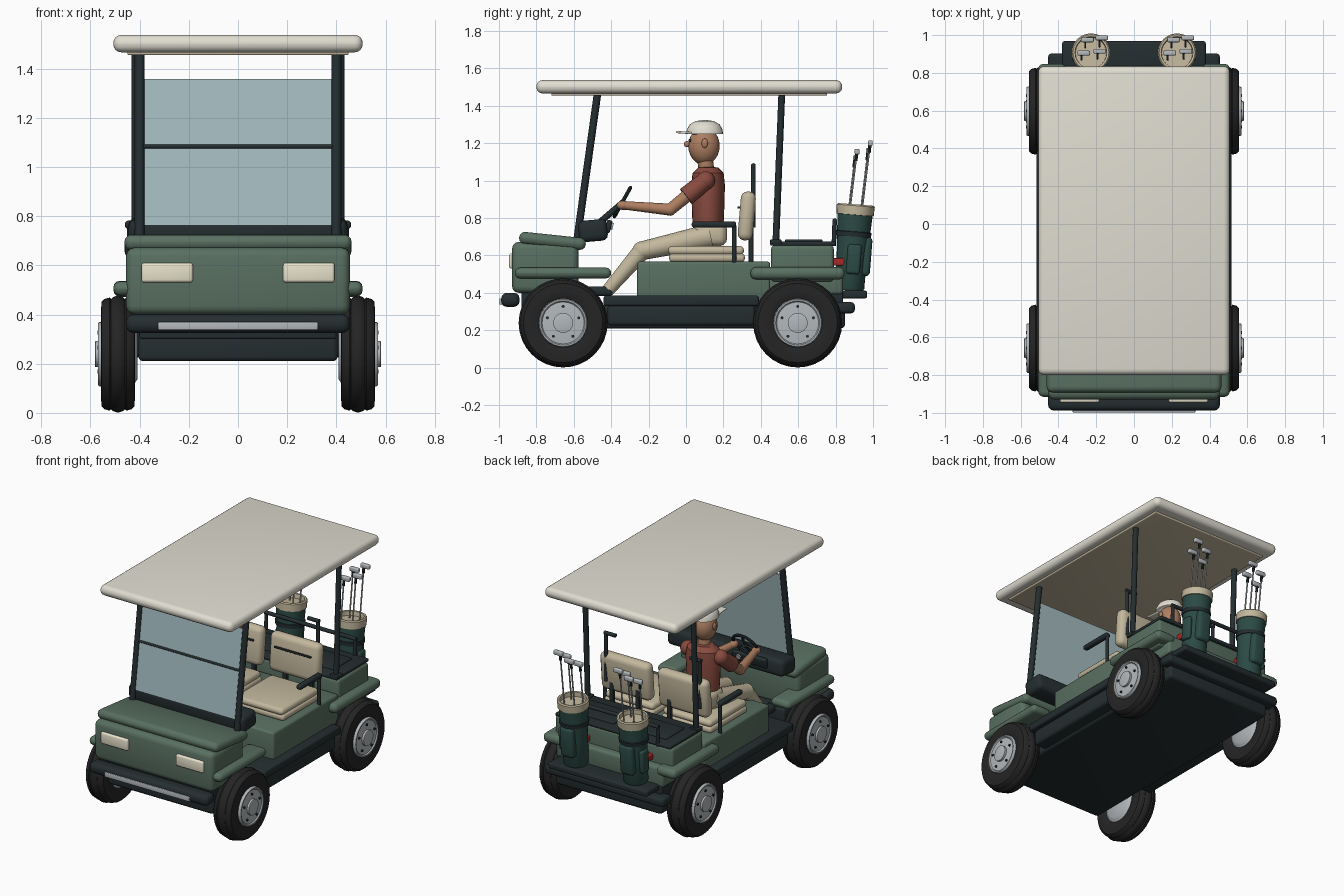
import bpy, bmesh
from math import pi, sin, cos, radians
from mathutils import Matrix, Vector

if "Cube" in bpy.data.objects:
    bpy.data.objects.remove(bpy.data.objects["Cube"])

def material(name, r, g, b):
    m = bpy.data.materials.new(name)
    m.diffuse_color = (r, g, b, 1)
    m.use_nodes = True
    m.node_tree.nodes["Principled BSDF"].inputs["Base Color"].default_value = m.diffuse_color
    return m

GREEN = material("body_green", .10, .16, .12)
DARK = material("dark_trim", .018, .027, .03)
RUBBER = material("rubber", .018, .018, .018)
SILVER = material("silver", .45, .48, .5)
CREAM = material("roof_cream", .75, .73, .64)
SEAT = material("seat_tan", .55, .48, .34)
GLASS = material("windshield", .37, .50, .53)
LAMP = material("lamp", .8, .76, .6)
RED = material("tail_red", .4, .02, .02)
SHIRT = material("shirt", .25, .07, .05)
SKIN = material("skin", .42, .21, .12)
BAG = material("bag_green", .025, .07, .06)

def finish(name, bm, mat, mtx=Matrix()):
    bmesh.ops.recalc_face_normals(bm, faces=bm.faces[:])
    me = bpy.data.meshes.new(name)
    bm.to_mesh(me)
    bm.free()
    me.materials.append(mat)
    ob = bpy.data.objects.new(name, me)
    ob.matrix_world = mtx
    bpy.context.collection.objects.link(ob)
    return ob

def box(name, xs, ys, zs, mat, bevel=.01, rx=0, seg=3):
    bm = bmesh.new()
    bmesh.ops.create_cube(bm, size=1)
    size = [abs(a[1] - a[0]) for a in (xs, ys, zs)]
    bmesh.ops.scale(bm, vec=size, verts=bm.verts[:])
    if bevel:
        bmesh.ops.bevel(bm, geom=bm.edges[:], offset=min(bevel, min(size) * .49),
                        segments=seg, profile=.5, affect='EDGES')
    mid = [sum(a) / 2 for a in (xs, ys, zs)]
    return finish(name, bm, mat, Matrix.Translation(mid) @ Matrix.Rotation(radians(rx), 4, 'X'))

def lathe(name, profile, mat, mtx, seg=32):
    """Revolve (radius, height) points round z."""
    bm = bmesh.new()
    vs = [bm.verts.new((r, 0, h)) for r, h in profile]
    es = [bm.edges.new(p) for p in zip(vs, vs[1:])]
    bmesh.ops.spin(bm, geom=vs + es, cent=(0, 0, 0), axis=(0, 0, 1), angle=2 * pi,
                   steps=seg, use_merge=True)
    bmesh.ops.remove_doubles(bm, verts=bm.verts[:], dist=1e-5)
    return finish(name, bm, mat, mtx)

def rod(name, p, q, r, mat, r2=None, seg=16):
    p, q = Vector(p), Vector(q)
    bm = bmesh.new()
    bmesh.ops.create_cone(bm, cap_ends=True, segments=seg, radius1=r,
                          radius2=r if r2 is None else r2, depth=(q - p).length)
    rot = (q - p).to_track_quat('Z', 'Y').to_matrix().to_4x4()
    return finish(name, bm, mat, Matrix.Translation((p + q) / 2) @ rot)

def ball(name, c, r, mat):
    bm = bmesh.new()
    bmesh.ops.create_uvsphere(bm, u_segments=20, v_segments=12, radius=1)
    bmesh.ops.scale(bm, vec=r, verts=bm.verts[:])
    return finish(name, bm, mat, Matrix.Translation(c))

T, R = Matrix.Translation, Matrix.Rotation

# Roof
box("roof", (-.507, .507), (-.8, .835), (1.466, 1.537), CREAM, .033, seg=4)
box("roof_liner", (-.45, .45), (-.72, .755), (1.455, 1.475), SEAT, .005)

# Chassis, floor, bumpers, bag platform
box("chassis", (-.405, .405), (-.85, .85), (.21, .335), DARK, .02)
for s in (1, -1):
    box("sill", (s * .36, s * .49), (-.42, .37), (.225, .335), DARK, .02)
box("floor", (-.515, .515), (-.44, .39), (.33, .385), DARK, .012)
box("rear_frame", (-.40, .40), (.35, .84), (.32, .42), DARK, .01)
box("front_bumper", (-.455, .455), (-.988, -.89), (.325, .4), DARK, .03)
box("bumper_strip", (-.325, .325), (-.998, -.975), (.337, .37), SILVER, .005)
box("rear_bumper", (-.455, .455), (.8, .903), (.29, .35), DARK, .02)
box("bag_platform", (-.38, .38), (.78, .968), (.37, .412), DARK, .012)

# Front body
box("nose", (-.455, .455), (-.93, -.575), (.40, .672), GREEN, .035)
box("hood", (-.462, .462), (-.893, -.535), (.645, .71), GREEN, .03, rx=-6)
box("front_base", (-.40, .40), (-.88, -.5), (.3, .42), DARK, .01)
box("dashboard", (-.445, .445), (-.575, -.42), (.675, .79), DARK, .03, rx=5)
box("instrument_panel", (-.33, -.07), (-.43, -.40), (.72, .79), DARK, .01, rx=-15)

# Middle and rear body
box("seat_base", (-.455, .455), (-.262, .45), (.35, .567), GREEN, .015)
box("rear_body", (-.45, .45), (.455, .79), (.46, .655), GREEN, .02)
box("rear_lower", (-.41, .41), (.36, .84), (.39, .53), GREEN, .02)
box("rear_deck", (-.44, .44), (.45, .8), (.653, .675), DARK, .006)
for x in (-.2, .2):
    box("deck_pad", (x - .16, x + .16), (.53, .73), (.67, .685), DARK, .006)

# Windshield and its cross bar follow the front posts
def on_post(z):
    return -.58 + (z - .695) * .105 / .76
tilt = -7.9
box("windshield", (-.385, .385), (on_post(1.06) - .005, on_post(1.06) + .005), (.76, 1.36), GLASS, 0, rx=tilt)
rod("windshield_bar", (-.385, on_post(1.083) - .004, 1.083), (.385, on_post(1.083) - .004, 1.083), .008, DARK)

# Wheel cross-sections
TIRE = [(.125, -.06), (.135, -.067), (.175, -.069), (.212, -.067), (.224, -.055), (.230, -.034),
        (.224, -.028), (.232, -.02), (.238, 0)]
TIRE += [(r, -h) for r, h in reversed(TIRE[:-1])]
RIM = [(0, -.08), (.10, -.08), (.115, -.07), (.131, -.06), (.131, .074), (.126, .082),
       (.118, .082), (.112, .074), (.06, .078), (.053, .078), (.053, .092), (.046, .094), (0, .094)]

for s in (1, -1):
    # Wheels with lug bolts
    for y in (-.657, .597):
        m = T((s * .488, y, .239)) @ R(s * pi / 2, 4, 'Y')
        lathe("tire", TIRE, RUBBER, m)
        lathe("rim", RIM, SILVER, m)
        for k in range(5):
            a = 2 * pi * k / 5 + pi / 2
            py, pz = y + .088 * cos(a), .239 + .088 * sin(a)
            rod("lug_bolt", (s * .56, py, pz), (s * .572, py, pz), .008, DARK, seg=8)
    # Fenders, lamps
    box("front_fender", (s * .36, s * .507), (-.915, -.40), (.477, .535), GREEN, .028)
    box("rear_fender", (s * .36, s * .507), (.345, .848), (.472, .537), GREEN, .028)
    box("headlight", (s * .183, s * .393), (-.946, -.91), (.53, .61), LAMP, .012)
    box("tail_light", (s * .18, s * .30), (.78, .85), (.545, .585), RED, .008)
    # Roof posts
    rod("front_post", (s * .40, -.583, .68), (s * .40, -.473, 1.465), .02, DARK)
    rod("rear_post", (s * .415, .48, .66), (s * .415, .512, 1.465), .018, DARK)
    box("post_foot", (s * .385, s * .445), (.45, .51), (.66, .685), DARK, .005)
    # Seats
    x = s * .22
    box("seat_cushion_base", (x - .19, x + .19), (-.09, .315), (.565, .61), SEAT, .018)
    box("seat_cushion", (x - .185, x + .185), (-.095, .31), (.602, .65), SEAT, .022)
    box("seat_back", (x - .19, x + .19), (.285, .365), (.68, .942), SEAT, .035, rx=-5)
    box("seat_seam", (x - .14, x + .14), (.276, .29), (.85, .862), DARK, .003, rx=-5)
    for dx in (-.1, .1):
        box("seat_bracket", (x + dx - .015, x + dx + .015), (.335, .36), (.56, .75), DARK, .004)
    # Grab handle and armrest
    rod("handle_upright", (s * .36, .36, .75), (s * .36, .36, 1.085), .012, DARK)
    rod("handle_hook", (s * .37, .36, 1.08), (s * .285, .36, 1.08), .013, DARK)
    rod("armrest_support", (s * .44, .257, .55), (s * .44, .257, .76), .012, DARK)
    box("armrest", (s * .42, s * .46), (.03, .268), (.748, .782), DARK, .014)
    # Bag rack upright
    rod("rack_upright", (s * .34, .79, .65), (s * .34, .795, .79), .012, DARK)
    # Golf bag
    m = T((s * .228, .872, .412)) @ R(radians(-4.5), 4, 'X')
    lathe("bag_body", [(0, 0), (.072, 0), (.08, .015), (.082, .2), (.094, .4), (.094, .42), (0, .42)], BAG, m, 24)
    lathe("bag_collar", [(.085, .405), (.1, .407), (.102, .455), (.095, .462), (.084, .46), (.082, .43), (0, .43)], SEAT, m, 24)
    lathe("bag_band", [(.085, .29), (.094, .29), (.096, .315), (.087, .318)], DARK, m, 24)
    box("bag_pocket", (s * .228 - .05, s * .228 + .05), (.925, .99), (.49, .70), BAG, .022, rx=-4.5)
    box("bag_side_pocket", (s * .29, s * .325), (.86, .935), (.50, .66), BAG, .016, rx=-4.5)
    # Clubs
    for dx, dy, z in ((-.05, -.035, 1.12), (.035, -.03, 1.155), (-.03, .03, 1.16), (.045, .035, 1.2)):
        cx, y0 = s * .228 + dx, .90 + dy
        y1 = y0 + (z - .82) * .13
        rod("club_shaft", (cx, y0, .8), (cx, y1, z), .005, SILVER, seg=8)
        rod("club_hosel", (cx, y1 - .006, z - .05), (cx, y1, z), .009, DARK, seg=8)
        box("club_head", (cx - .022, cx + .045), (y1 - .012, y1 + .014), (z - .015, z + .015), SILVER, .007)
rod("bag_rack_rail", (-.35, .795, .785), (.35, .795, .785), .013, DARK)

# Steering wheel
WX = -.215
m = T((WX, -.34, .885)) @ R(radians(61), 4, 'X')
lathe("steering_wheel", [(.088 + .01 * cos(a * pi / 4), .01 * sin(a * pi / 4)) for a in range(9)], DARK, m)
for k in range(3):
    a = pi / 2 + k * 2 * pi / 3
    rod("wheel_spoke", m @ Vector((0, 0, 0)), m @ Vector((.088 * cos(a), .088 * sin(a), 0)), .008, DARK)
rod("steering_column", (WX, -.335, .885), (WX, -.47, .77), .017, DARK)
rod("ignition", (WX + .09, -.41, .76), (WX + .09, -.39, .755), .018, SILVER)

# Driver: torso, head, cap
lathe("torso", [(0, 0), (.085, 0), (.088, .06), (.092, .2), (.085, .265), (.055, .295), (0, .30)], SHIRT,
      T((WX, .118, .775)) @ Matrix.Diagonal((1.3, .98, 1, 1)), 24)
box("hips", (WX - .115, WX + .115), (.04, .22), (.65, .775), SEAT, .04)
rod("neck", (WX, .11, 1.05), (WX, .1, 1.13), .042, SKIN)
ball("head", (WX, .096, 1.185), (.073, .084, .1), SKIN)
ball("nose_tip", (WX, .006, 1.195), (.013, .018, .016), SKIN)
lathe("cap", [(.098, 0), (.095, .025), (.08, .05), (.05, .068), (0, .075)], CREAM,
      T((WX, .1, 1.25)) @ Matrix.Diagonal((.88, 1, 1, 1)), 24)
box("cap_brim", (WX - .06, WX + .06), (-.053, .06), (1.25, 1.262), CREAM, .005, rx=-4)
for s in (1, -1):
    ball("ear", (WX + s * .073, .1, 1.2), (.01, .017, .025), SKIN)
    ball("eye", (WX + s * .028, .022, 1.215), (.009, .008, .009), DARK)
    # Arms
    sh, el = Vector((WX + s * .125, .105, 1.0)), Vector((WX + s * .14, -.085, .845))
    hand = Vector((WX + s * .085, -.335, .868))
    ball("shoulder", sh, (.05, .05, .05), SHIRT)
    rod("sleeve", sh, sh.lerp(el, .55), .047, SHIRT, .052)
    rod("upper_arm", sh, el, .036, SKIN, .032)
    ball("elbow", el, (.033, .033, .033), SKIN)
    rod("forearm", el, hand, .032, SKIN, .022)
    ball("hand", hand, (.027, .036, .025), SKIN)
    # Legs and shoes
    hip, knee = Vector((WX + s * .065, .13, .705)), Vector((WX + s * .08, -.235, .625))
    foot = Vector((WX + s * .08, -.42, .41))
    rod("thigh", hip, knee, .065, SEAT, .05)
    ball("knee", knee, (.051, .051, .051), SEAT)
    rod("shin", knee, foot, .048, SEAT, .034)
    box("shoe", (foot.x - .035, foot.x + .035), (-.53, -.39), (.383, .435), DARK, .02)

# Smooth shading with sharp edges kept
obs = [o for o in bpy.data.objects if o.type == 'MESH']
for o in obs:
    o.select_set(True)
bpy.context.view_layer.objects.active = obs[0]
bpy.ops.object.shade_smooth_by_angle(angle=radians(35))
